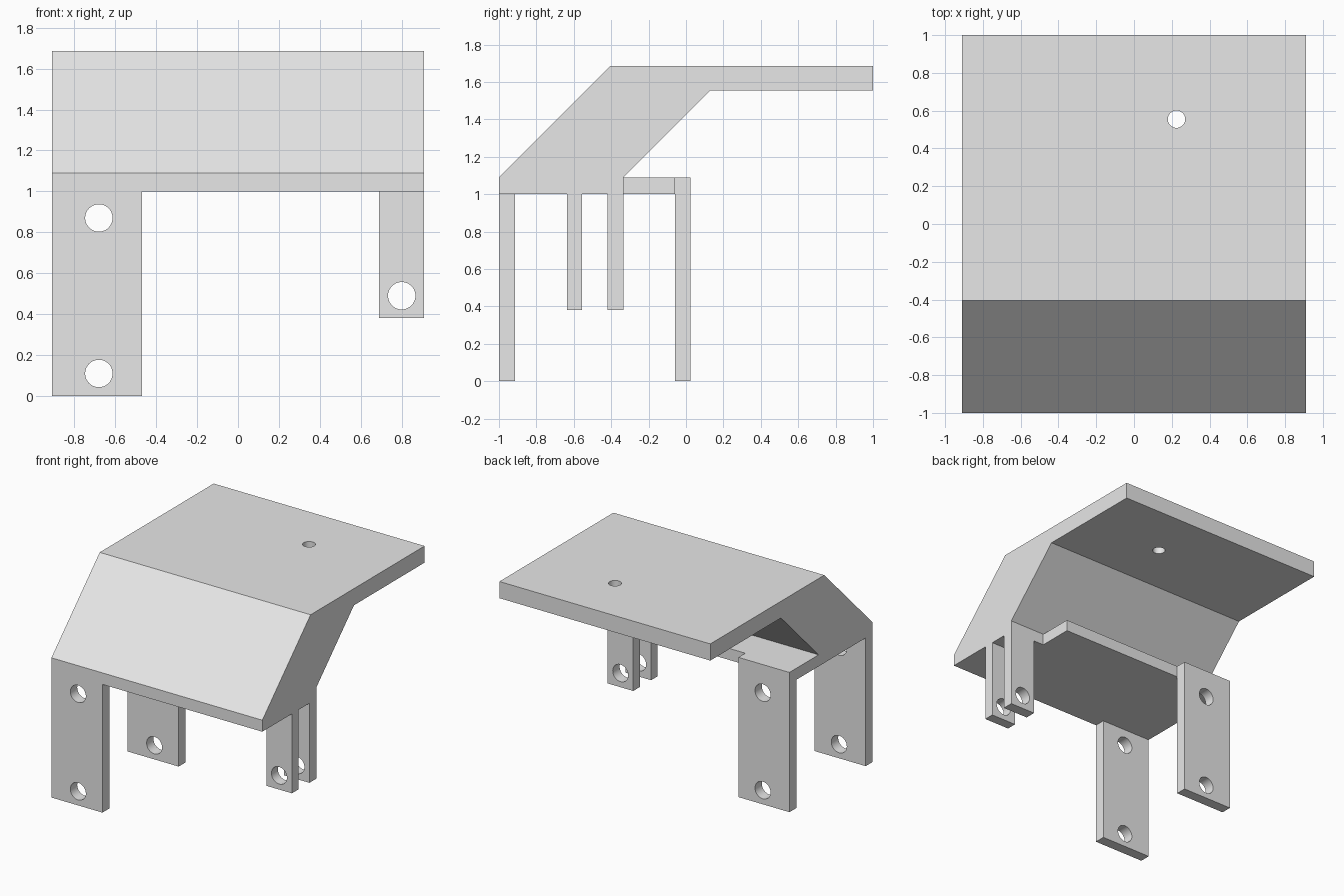
import bpy
import bmesh
from math import pi
from mathutils import Matrix, Vector

cube = bpy.data.objects.get("Cube")
if cube:
    bpy.data.objects.remove(cube, do_unlink=True)

grey = bpy.data.materials.new("plain grey")
grey.use_nodes = True
grey.diffuse_color = (0.8, 0.8, 0.8, 1)
grey.node_tree.nodes["Principled BSDF"].inputs["Base Color"].default_value = (0.8, 0.8, 0.8, 1)


def finish(bm, name):
    bmesh.ops.recalc_face_normals(bm, faces=bm.faces)
    mesh = bpy.data.meshes.new(name)
    bm.to_mesh(mesh)
    bm.free()
    mesh.materials.append(grey)
    obj = bpy.data.objects.new(name, mesh)
    bpy.context.collection.objects.link(obj)
    return obj


def extrude(name, points, vector):
    """Prism made by sweeping a flat outline along a vector."""
    bm = bmesh.new()
    face = bm.faces.new([bm.verts.new(p) for p in points])
    swept = bmesh.ops.extrude_face_region(bm, geom=[face])["geom"]
    verts = [v for v in swept if isinstance(v, bmesh.types.BMVert)]
    bmesh.ops.translate(bm, verts=verts, vec=Vector(vector))
    return finish(bm, name)


def drill(obj, centre, radius, along_y=True):
    """Cut a round hole through an object and discard the cutter."""
    bm = bmesh.new()
    turn = Matrix.Rotation(pi / 2, 4, "X") if along_y else Matrix.Identity(4)
    bmesh.ops.create_cone(bm, cap_ends=True, segments=40, radius1=radius, radius2=radius,
                          depth=0.3, matrix=Matrix.Translation(centre) @ turn)
    cutter = finish(bm, "hole_cutter")
    cutter.hide_render = True
    mod = obj.modifiers.new("hole", "BOOLEAN")
    mod.operation = "DIFFERENCE"
    mod.solver = "EXACT"
    mod.object = cutter
    bpy.context.view_layer.objects.active = obj
    bpy.ops.object.modifier_apply(modifier=mod.name)
    bpy.data.objects.remove(cutter, do_unlink=True)


def leg(name, x0, x1, y0, y1, z0, z1, holes):
    """Flat upright plate with holes through its thickness."""
    outline = [(x0, y0, z0), (x1, y0, z0), (x1, y0, z1), (x0, y0, z1)]
    obj = extrude(name, outline, (0, y1 - y0, 0))
    for z in holes:
        drill(obj, ((x0 + x1) / 2 + (0.01 if x0 < 0 else 0), (y0 + y1) / 2, z), 0.067)
    return obj


SIDE = 0.91
BASE, SHELF = 1.0, 1.09

# Sloped body with the overhanging top plate
profile = [(-1, BASE), (-1, SHELF), (-0.405, 1.685), (1, 1.685),
           (1, 1.555), (0.13, 1.555), (-0.335, SHELF), (-0.335, BASE)]
body = extrude("sloped_body", [(-SIDE, y, z) for y, z in profile], (2 * SIDE, 0, 0))
drill(body, (0.225, 0.555, 1.62), 0.046, along_y=False)

# Rear shelf, notched beside the narrow legs
shelf = [(-SIDE, -0.335), (0.6, -0.335), (0.6, -0.06), (-SIDE, -0.06)]
extrude("rear_shelf", [(x, y, BASE) for x, y in shelf], (0, 0, SHELF - BASE))

# Wide long legs on the right
leg("front_wide_leg", -SIDE, -0.47, -1, -0.915, 0, BASE, (0.11, 0.87))
leg("rear_wide_leg", -SIDE, -0.47, -0.06, 0.025, 0, SHELF, (0.11, 0.87))

# Narrow short legs on the left
leg("front_narrow_leg", 0.69, SIDE, -0.635, -0.555, 0.38, BASE, (0.49,))
leg("rear_narrow_leg", 0.69, SIDE, -0.42, -0.335, 0.38, BASE, (0.49,))

# Round hole walls shade smoothly, all plate edges stay sharp
for obj in bpy.context.scene.objects:
    obj.select_set(obj.type == "MESH")
bpy.ops.object.shade_smooth_by_angle()
